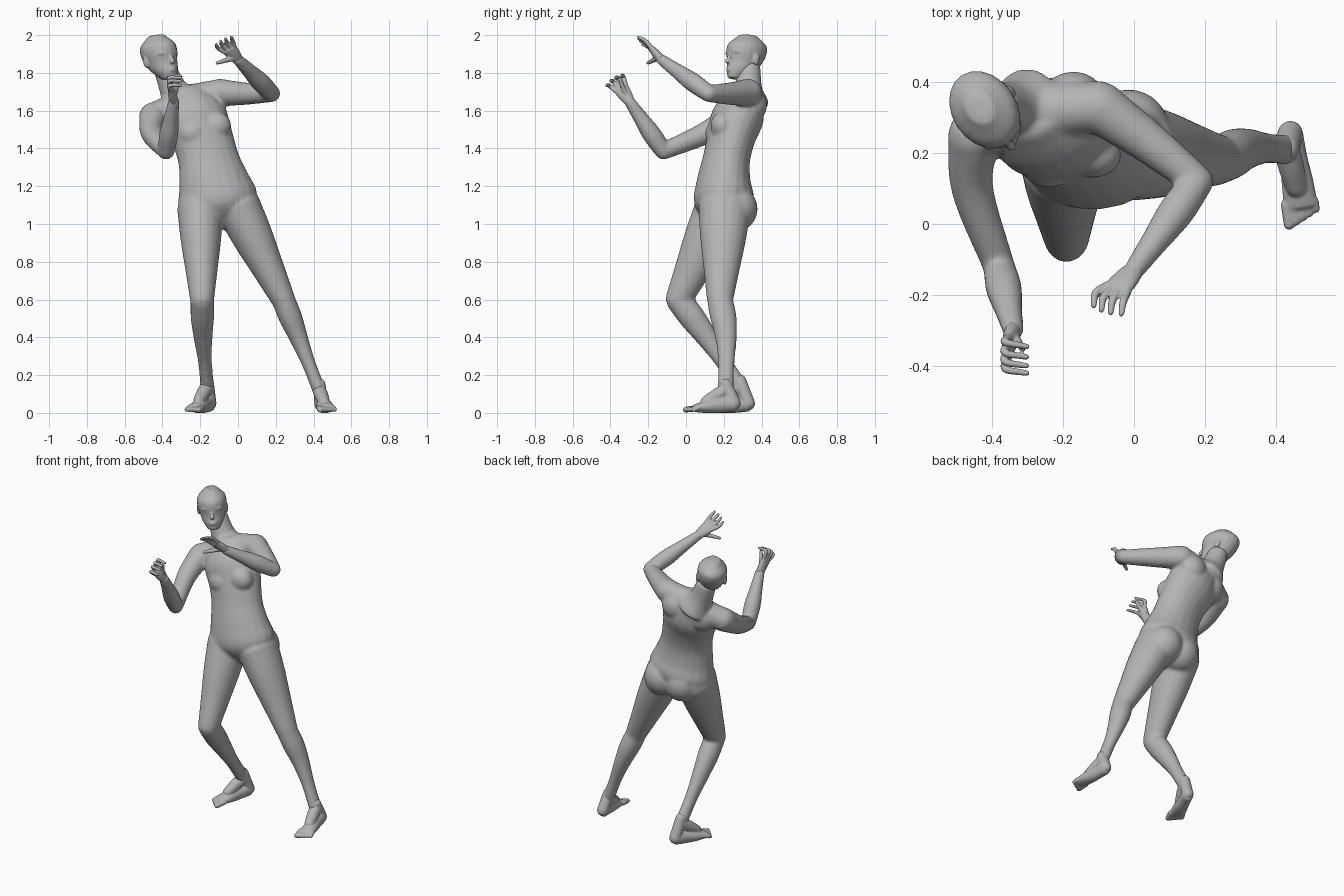
import bpy, bmesh, math
from mathutils import Vector, Matrix

cube = bpy.data.objects.get("Cube")
if cube:
    bpy.data.objects.remove(cube)

GREY = (0.46, 0.46, 0.46, 1)
skin = bpy.data.materials.new("matte_grey_skin")
skin.use_nodes = True
skin.diffuse_color = GREY
skin.node_tree.nodes["Principled BSDF"].inputs["Base Color"].default_value = GREY

SEGMENTS = 20
SECTIONS = 24
RIGHTWARD = Vector((1, 0, 0))
UPWARD = Vector((0, 0, 1))
STRAIGHT = Matrix.Identity(3)


def curve(keys, t):
    """Value at t, from start to end, on a smooth curve through evenly spaced keys."""
    padded = [keys[0] * 2 - keys[1], *keys, keys[-1] * 2 - keys[-2]]
    spans = len(keys) - 1
    index = min(int(t * spans), spans - 1)
    before, start, end, after = padded[index:index + 4]
    t = t * spans - index
    slope_in, slope_out = (end - before) / 2, (after - start) / 2
    rise = end - start
    bend = rise * 3 - slope_in * 2 - slope_out
    twist = slope_in + slope_out - rise * 2
    return start + (slope_in + (bend + twist * t) * t) * t


def tube(bm, path, widths, depths=(1, 1), side=RIGHTWARD, side_end=None, axis=None, dome=1):
    """Round-ended tube along a path; depths are ratios of the half widths."""
    path = [Vector(point) for point in path]
    sections = []
    for step in range(SECTIONS + 1):
        t = step / SECTIONS
        centre = curve(path, t)
        width = curve(widths, t)
        depth = width * curve(depths, t)
        along = axis or curve(path, min(t + .01, 1)) - curve(path, max(t - .01, 0))
        along = along.normalized()
        across = side.lerp(side_end or side, t)
        across = (across - along * across.dot(along)).normalized()
        outward = along.cross(across)
        reach = along * min(width, depth) * dome
        rings = [(centre, 1)]
        if step == 0:
            rings = [(centre - reach * .9, .45), (centre - reach * .5, .87)] + rings
        elif step == SECTIONS:
            rings += [(centre + reach * .5, .87), (centre + reach * .9, .45)]
        sections += [(c, across * width * k, outward * depth * k) for c, k in rings]
    angles = [math.tau * n / SEGMENTS for n in range(SEGMENTS)]
    loops = [[bm.verts.new(c + a * math.cos(angle) + b * math.sin(angle)) for angle in angles]
             for c, a, b in sections]
    for lower, upper in zip(loops, loops[1:]):
        for n in range(SEGMENTS):
            bm.faces.new((lower[n - 1], lower[n], upper[n], upper[n - 1]))
    bm.faces.new(loops[0])
    bm.faces.new(loops[-1])


def blob(bm, centre, radii, axes=STRAIGHT):
    """Ellipsoid turned to three axes."""
    matrix = (Matrix.Translation(centre) @ Matrix(axes).transposed().to_4x4()
              @ Matrix.Diagonal((*radii, 1)))
    bmesh.ops.create_uvsphere(bm, u_segments=20, v_segments=12, radius=1, matrix=matrix)


def finish(bm, name, voxel, smoothing):
    """Fuse the overlapping volumes into one smooth skin."""
    bmesh.ops.recalc_face_normals(bm, faces=bm.faces)
    mesh = bpy.data.meshes.new(name)
    bm.to_mesh(mesh)
    bm.free()
    mesh.materials.append(skin)
    mesh.shade_smooth()
    obj = bpy.data.objects.new(name, mesh)
    bpy.context.collection.objects.link(obj)
    fuse = obj.modifiers.new("fuse", 'REMESH')
    fuse.mode = 'VOXEL'
    fuse.voxel_size = voxel
    fuse.use_smooth_shade = True
    soften = obj.modifiers.new("soften", 'SMOOTH')
    soften.factor = .5
    soften.iterations = smoothing


# Torso and neck, leaning to the right and twisted at the shoulders
body = bmesh.new()
tube(body, [(-.08, .21, 1), (-.13, .2, 1.23), (-.19, .24, 1.46), (-.29, .32, 1.69)],
     [.12, .21, .187, .163, .165, .175, .11], (.75, .78),
     side_end=Vector((1, .37, .3)), dome=.3)
tube(body, [(-.3, .33, 1.64), (-.345, .33, 1.72), (-.39, .335, 1.83)],
     [.11, .074, .06], dome=.3)

# Breasts, buttocks and shoulder blades
for centre, radii in (((-.115, .195, 1.52), (.08, .066, .075)),
                      ((-.24, .168, 1.48), (.08, .066, .075)),
                      ((-.015, .265, 1.08), (.115, .115, .12)),
                      ((-.15, .255, 1.07), (.115, .112, .12)),
                      ((-.17, .35, 1.63), (.09, .08, .09)),
                      ((-.34, .31, 1.58), (.09, .08, .09))):
    blob(body, centre, radii)

# Arms from collarbone to wrist, left then right
left_wrist = Vector((0, -.13, 1.87))
right_wrist = Vector((-.34, -.3, 1.65))
for collar, shoulder, biceps, elbow, wrist in (
        ((-.25, .32, 1.66), (-.1, .33, 1.695), (.04, .23, 1.69), (.18, .12, 1.69), left_wrist),
        ((-.34, .3, 1.61), (-.45, .25, 1.57), (-.455, .1, 1.48), (-.38, -.12, 1.385), right_wrist)):
    tube(body, [collar, shoulder], [.08, .072])
    tube(body, [shoulder, biceps, elbow], [.075, .064, .055, .045])
    tube(body, [elbow, wrist], [.045, .051, .04, .03])

# Legs from hip to ankle, with separate feet, left then right
for name, hip, knee, calf, ankle, heel, ball, mirror in (
        ("left_foot", (0, .205, 1.09), (.24, .18, .6), (.32, .212, .4), (.43, .21, .12),
         (.44, .255, .05), (.47, .05, .026), -1),
        ("right_foot", (-.2, .185, 1.08), (-.19, -.04, .6), (-.185, .11, .4), (-.163, .285, .14),
         (-.15, .33, .05), (-.23, .13, .026), 1)):
    tube(body, [hip, knee], [.122, .108, .086, .064], (1.15, 1.1))
    tube(body, [knee, calf, ankle], [.062, .062, .05, .037, .036], (1.1, 1.2))
    foot = bmesh.new()
    ankle, heel, ball = Vector(ankle), Vector(heel), Vector(ball)
    forward = ball - heel
    forward.z = 0
    forward.normalize()
    outer = forward.cross(UPWARD) * mirror
    tube(foot, [heel, ball], [.036, .038, .045, .048], [1.2, 1.1, .8, .45],
         side=outer, axis=forward, dome=.5)
    tube(foot, [ankle + UPWARD * .03, heel], [.034, .036])
    tube(foot, [ankle, ankle.lerp(ball, .65)], [.037, .036, .03])
    for toe in range(5):
        root = ball + outer * .02 * (toe - 2) - forward * .01
        tip = root + forward * (.056 - .008 * toe) - UPWARD * .009
        tube(foot, [root, tip], [.016 - .001 * toe] * 2)
    finish(foot, name, .005, 4)
finish(body, "body", .008, 14)

# Head, turned to its left on its own side, forward and up axes
head = bmesh.new()
up = Vector((-.15, .04, 1)).normalized()
forward = Vector((.55, -.83, 0))
forward = (forward - up * forward.dot(up)).normalized()
side = up.cross(forward)
axes = (side, forward, up)
origin = Vector((-.415, .32, 1.877))


def at(sideways, ahead, above):
    return origin + side * sideways + forward * ahead + up * above


tube(head, [at(0, .06, -.11), at(0, .015, -.035), at(0, 0, .04), at(0, -.005, .115)],
     [.04, .067, .08, .09, .085, .045], (1.2, 1.25, 1.3), side=side, axis=up, dome=.25)

# Nose and lips
tube(head, [at(0, .101, .018), at(0, .12, -.033)], [.009, .01, .014], side=side, dome=.6)
for height in (-.066, -.077):
    blob(head, at(0, .108, height), (.022, .011, .006), axes)

# Brows, eyes and ears
for sign in (-1, 1):
    blob(head, at(.034 * sign, .09, .02), (.028, .016, .008), axes)
    blob(head, at(.034 * sign, .087, 0), (.015, .013, .009), axes)
    blob(head, at(.084 * sign, -.008, -.01), (.012, .02, .034), axes)
finish(head, "head", .005, 4)


def hand(name, wrist, aim, across, curl, thumb):
    """Flat palm, four curled fingers and a thumb."""
    bm = bmesh.new()
    aim, across = Vector(aim).normalized(), Vector(across).normalized()
    palm_end = wrist + aim * .09
    tube(bm, [wrist, palm_end], [.029, .038, .042], (.8, .4), side=across, dome=.5)
    for finger in range(4):
        offset = finger - 1.5
        knuckle = palm_end + across * .022 * offset
        joint = knuckle + aim * (.05 - .004 * offset ** 2) + across * .008 * offset
        tip = joint + Vector(curl) * .06
        tube(bm, [knuckle, joint, tip], [.012, .011, .008])
    base = wrist + aim * .02
    tube(bm, [base, base + Vector(thumb)], [.018, .013, .009])
    finish(bm, name, .004, 2)


hand("left_hand", left_wrist, (-.5, -.55, .6), (1, -.3, .5), (-.1, -.6, .3), (-.1, -.06, -.03))
hand("right_hand", right_wrist, (-.2, -.65, 1), (0, -.9, -.6), (1, -.2, 0), (.03, -.04, .1))
